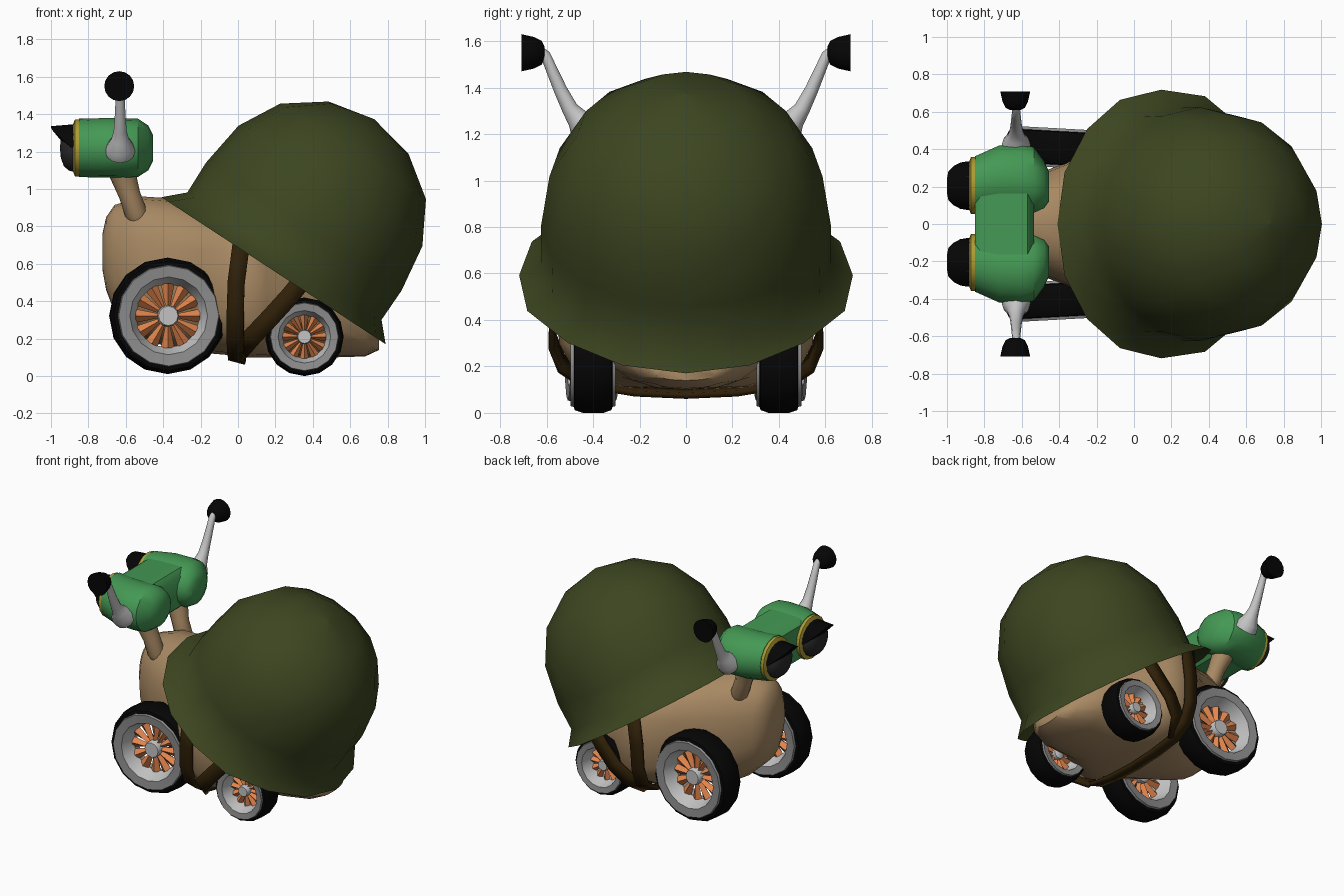
import bpy, bmesh, math
from math import sin, cos, pi
from mathutils import Vector, Matrix

if "Cube" in bpy.data.objects:
    bpy.data.objects.remove(bpy.data.objects["Cube"])


def material(name, r, g, b):
    m = bpy.data.materials.new(name)
    m.diffuse_color = (r, g, b, 1)
    m.use_nodes = True
    m.node_tree.nodes["Principled BSDF"].inputs["Base Color"].default_value = m.diffuse_color
    return m


OLIVE = material("olive", .045, .060, .0145)
TAN = material("tan", .39, .25, .125)
GREEN = material("green", .058, .315, .088)
BROWN = material("dark brown", .029, .0145, .0025)
ORANGE = material("orange", .76, .235, .075)
SILVER = material("silver", .55, .55, .55)
GREY = material("grey", .27, .27, .27)
BLACK = material("black", .0015, .0015, .0015)
YELLOW = material("yellow", .42, .33, .035)
LENS = material("dark lens", .022, .022, .022)


def finish(name, bm, mat, mirror=False, angle=40):
    bmesh.ops.remove_doubles(bm, verts=bm.verts, dist=1e-5)
    bmesh.ops.recalc_face_normals(bm, faces=bm.faces)
    me = bpy.data.meshes.new(name)
    bm.to_mesh(me)
    bm.free()
    me.materials.append(mat)
    ob = bpy.data.objects.new(name, me)
    bpy.context.collection.objects.link(ob)
    bpy.ops.object.select_all(action='DESELECT')
    ob.select_set(True)
    bpy.context.view_layer.objects.active = ob
    bpy.ops.object.shade_smooth_by_angle(angle=math.radians(angle))
    if mirror:
        mod = ob.modifiers.new("mirror", 'MIRROR')
        mod.use_axis = (False, True, False)
    return ob


def loft(name, rings, mat, caps=(True, True), mirror=False, angle=40, closed=True):
    """Skin a list of rings of points."""
    bm = bmesh.new()
    rows = [[bm.verts.new(p) for p in ring] for ring in rings]
    n = len(rows[0])
    for a, b in zip(rows, rows[1:]):
        for i in range(n if closed else n - 1):
            j = (i + 1) % n
            bm.faces.new((a[i], a[j], b[j], b[i]))
    if caps[0]:
        bm.faces.new(rows[0])
    if caps[1]:
        bm.faces.new(rows[-1])
    return finish(name, bm, mat, mirror, angle)


def lathe(name, profile, matrix, mat, sides=16, caps=(True, True), **kw):
    """Revolve (radius, height) points about the local z axis."""
    rings = [[matrix @ Vector((r * cos(2 * pi * i / sides), r * sin(2 * pi * i / sides), h))
              for i in range(sides)] for r, h in profile]
    return loft(name, rings, mat, caps, **kw)


def tube(name, path, mat, sides=12, **kw):
    """Tapered tube through (x, y, z, radius) points."""
    pts = [Vector(p[:3]) for p in path]
    rings = []
    for i, p in enumerate(path):
        d = (pts[min(i + 1, len(pts) - 1)] - pts[max(i - 1, 0)]).normalized()
        u = d.cross(Vector((1, 0, 0))).normalized()
        v = d.cross(u)
        rings.append([pts[i] + p[3] * (u * cos(2 * pi * k / sides) + v * sin(2 * pi * k / sides))
                      for k in range(sides)])
    return loft(name, rings, mat, **kw)


def ribbon(name, path, across, mat, **kw):
    """Flat strap, across = half width vector."""
    rows = [[Vector(p) - Vector(across), Vector(p) + Vector(across)] for p in path]
    ob = loft(name, rows, mat, (False, False), closed=False, **kw)
    mod = ob.modifiers.new("thickness", 'SOLIDIFY')
    mod.thickness, mod.offset = .026, 0


AXIS_Y = Matrix.Rotation(-pi / 2, 4, 'X')     # local z -> +y
AXIS_X = Matrix.Rotation(-pi / 2, 4, 'Y')     # local z -> -x

# Helmet: tilted dome with a flared rim, its widest point a little forward
tilt = Matrix(((.836, 0, .548, .195), (0, 1, 0, 0), (-.548, 0, .836, .56), (0, 0, 0, 1)))
helmet = lathe("helmet", [(.711, 0), (.621, .097), (.625, .286), (.588, .546), (.466, .767),
                          (.256, .918), (.001, .973)], tilt, OLIVE, caps=(False, True), angle=60)
for v in helmet.data.vertices:
    p = tilt.inverted() @ v.co
    if p.z < .01:
        p.x -= .06 * (p.y / .711) ** 2 + (.012 if p.x < -.6 else 0)
        p.y *= 1.04 if 0 < p.x < .4 else 1.01
        v.co = tilt @ p

# Body: rounded sections along x as (x, bottom, top, half width, squareness)
body = [(-.725, .57, .76, .08, 2.2), (-.705, .46, .85, .13, 2.2), (-.66, .34, .915, .19, 2.3),
        (-.51, .2, .96, .27, 2.4), (-.36, .15, .95, .33, 2.4), (-.2, .125, .91, .43, 2.5),
        (-.08, .115, .89, .525, 2.9), (.05, .10, .87, .562, 3.3), (.15, .10, .83, .53, 3),
        (.28, .10, .77, .43, 2.4), (.52, .10, .6, .36, 2.4), (.68, .105, .38, .235, 2.3),
        (.755, .14, .205, .13, 2.2)]


def section(x, lo, hi, w, q, n=20):
    def s(v):
        return math.copysign(abs(v) ** (2 / q), v)
    return [(x, w * s(cos(2 * pi * i / n)), (lo + hi) / 2 + (hi - lo) / 2 * s(sin(2 * pi * i / n)))
            for i in range(n)]


loft("body", [section(*b) for b in body], TAN, angle=60)

# Chin straps meeting under the belly
ribbon("front_strap", [(.02, .58, .73), (-.01, .58, .5), (-.015, .572, .33), (-.015, .52, .2),
                       (-.01, .4, .125), (-.005, .22, .095), (-.005, 0, .085)],
       (.045, 0, -.012), BROWN, mirror=True)
ribbon("rear_strap", [(.36, .565, .53), (.27, .575, .42), (.17, .578, .31), (.08, .54, .215),
                      (.01, .42, .135)], (.036, 0, -.036), BROWN, mirror=True)


# Wheels
def wheel(name, x, y, z, s, sy, yaw):
    m = (Matrix.Translation((x, y, z)) @ Matrix.Rotation(yaw, 4, 'Z')
         @ Matrix.Diagonal((s, sy, s, 1)) @ AXIS_Y)
    kw = dict(caps=(False, False), mirror=True)
    lathe(name + "_tire", [(.265, .094), (.293, .088), (.311, .05), (.311, -.05), (.293, -.088),
                           (.265, -.094)], m, BLACK, **kw)
    for side in (1, -1):
        tag = "_outer" if side > 0 else "_inner"
        lathe(name + tag + "_rim", [(.274, .088 * side), (.268, .108 * side), (.208, .102 * side)],
              m, GREY, **kw)
        lathe(name + tag + "_bowl", [(.208, .102 * side), (.19, .05 * side), (.17, 0)],
              m, SILVER, **kw)
    lathe(name + "_hub", [(.04, -.06), (.058, -.05), (.058, .05), (.052, .06)], m, SILVER,
          sides=12, mirror=True)
    # Ridged spokes, widening outwards
    bm = bmesh.new()
    for i in range(12):
        r = m @ Matrix.Rotation(2 * pi * i / 12, 4, 'Z')
        ends = []
        for d, w, h in ((.045, .011, .03), (.172, .037, .027)):
            ends.append([bm.verts.new(r @ Vector(p)) for p in
                         ((d, -w, 0), (d, 0, h), (d, w, 0), (d, 0, -h))])
        a, b = ends
        for k in range(4):
            j = (k + 1) % 4
            bm.faces.new((a[k], a[j], b[j], b[k]))
        bm.faces.new(a)
        bm.faces.new(b)
    finish(name + "_spokes", bm, ORANGE, mirror=True, angle=10)


wheel("front_wheel", -.376, .405, .322, 1, .97, -.055)
wheel("rear_wheel", .355, .40, .21, .675, .9, 0)

# Neck stalks
tube("neck_stalk", [(-.53, .155, .83, .045), (-.545, .16, .87, .06), (-.58, .165, .97, .058),
                    (-.63, .19, 1.12, .075)], TAN, mirror=True)

# Goggle head: two barrels swelling sideways, joined by a bridge
EYE_Y, EYE_Z = .205, 1.22
barrel = Matrix.Translation((0, EYE_Y, EYE_Z)) @ AXIS_X
shape = [(-.455, .2, .08, .07), (-.48, .21, .125, .12), (-.535, .235, .175, .156),
         (-.6, .243, .188, .158), (-.72, .24, .18, .159), (-.85, .205, .157, .156)]
loft("goggle_barrel", [[(x, yc + ry * cos(2 * pi * i / 16), EYE_Z + rz * sin(2 * pi * i / 16))
                        for i in range(16)] for x, yc, ry, rz in shape],
     GREEN, mirror=True, angle=35)
outline = [(-.85, 1.1), (-.85, 1.34), (-.82, 1.362), (-.57, 1.362), (-.535, 1.32), (-.535, 1.11),
           (-.57, 1.078), (-.82, 1.078)]
loft("goggle_bridge", [[(x, y, z) for x, z in outline] for y in (-.2, .2)], GREEN)
lathe("goggle_ring", [(.13, .84), (.152, .85), (.152, .872), (.12, .885)], barrel, YELLOW,
      mirror=True)
lathe("eye_lens", [(.127, .87), (.124, .90), (.10, .93), (.055, .947), (.001, .952)],
      barrel, LENS, mirror=True, angle=60)

# Brow visor over each eye
bm = bmesh.new()
centre = bm.verts.new((-.93, EYE_Y, EYE_Z + .02))
back, front = [], []
for i in range(11):
    a = pi * i / 10
    y, z = EYE_Y + .13 * cos(a), EYE_Z + .126 * sin(a)
    back.append(bm.verts.new((-.88, y, z)))
    front.append(bm.verts.new((-.89 - .11 * min(1, 1.15 * sin(a)), y, z - .01 * sin(a))))
for i in range(10):
    bm.faces.new((back[i], back[i + 1], front[i + 1], front[i]))
    bm.faces.new((front[i], front[i + 1], centre))
finish("eye_visor", bm, BLACK, mirror=True)

# Feeler stalks with cups on the ends
tube("feeler_stalk", [(-.63, .405, 1.2, .08), (-.63, .435, 1.225, .074), (-.63, .465, 1.265, .048),
                      (-.63, .5, 1.31, .035), (-.63, .54, 1.39, .029), (-.63, .575, 1.47, .025),
                      (-.63, .605, 1.54, .022), (-.63, .63, 1.56, .02)],
     SILVER, mirror=True, angle=60)
cup = Matrix.Translation((-.635, 0, 1.55)) @ AXIS_Y
lathe("feeler_cup", [(.03, .61), (.052, .622), (.068, .655), (.08, .708)], cup, BLACK,
      mirror=True)
